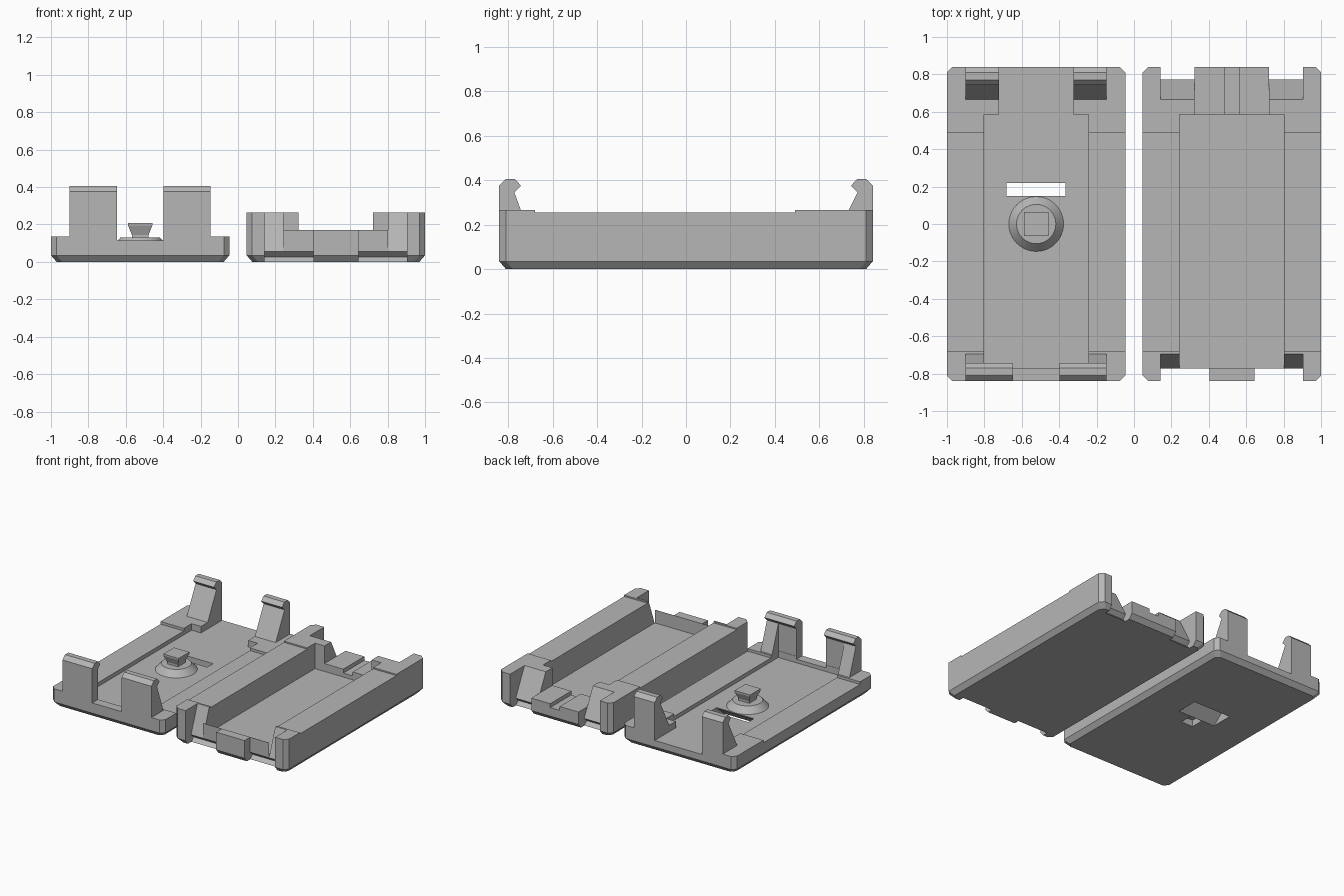
import bpy
import bmesh
from mathutils import Matrix

cube = bpy.data.objects.get("Cube")
if cube:
    bpy.data.objects.remove(cube, do_unlink=True)

grey = bpy.data.materials.new("matte_grey")
grey.use_nodes = True
GREY = (0.47, 0.47, 0.47, 1)
grey.diffuse_color = GREY
grey.node_tree.nodes["Principled BSDF"].inputs["Base Color"].default_value = GREY


def finish(name, bm):
    bmesh.ops.recalc_face_normals(bm, faces=bm.faces)
    mesh = bpy.data.meshes.new(name)
    bm.to_mesh(mesh)
    bm.free()
    mesh.materials.append(grey)
    obj = bpy.data.objects.new(name, mesh)
    bpy.context.collection.objects.link(obj)
    return obj


def loft(name, rings):
    """Skin a stack of closed rings and cap both ends."""
    bm = bmesh.new()
    loops = [[bm.verts.new(p) for p in ring] for ring in rings]
    n = len(loops[0])
    for a, b in zip(loops, loops[1:]):
        for i in range(n):
            j = (i + 1) % n
            bm.faces.new((a[i], a[j], b[j], b[i]))
    bm.faces.new(loops[0][::-1])
    bm.faces.new(loops[-1])
    return finish(name, bm)


def box(name, x0, x1, y0, y1, z0, z1):
    corners = [(x0, y0), (x1, y0), (x1, y1), (x0, y1)]
    return loft(name, [[(x, y, z) for x, y in corners] for z in (z0, z1)])


def prism(name, x0, x1, profile):
    """Extrude a (y, z) profile along x."""
    return loft(name, [[(x, y, z) for y, z in profile] for x in (x0, x1)])


def tray_blank(name, cx, height):
    """Solid block with clipped corners and a chamfered underside."""
    def ring(z, inset):
        a, b, c = 0.477 - inset, 0.84 - inset, 0.03
        pts = [(a, -b + c), (a, b - c), (a - c, b), (c - a, b),
               (-a, b - c), (-a, c - b), (c - a, -b), (a - c, -b)]
        return [(cx + x, y, z) for x, y in pts]
    return loft(name, [ring(0, 0.03), ring(0.035, 0), ring(height, 0)])


def cut(target, cutter):
    mod = target.modifiers.new("cut", "BOOLEAN")
    mod.operation = "DIFFERENCE"
    mod.solver = "EXACT"
    mod.object = cutter
    deps = bpy.context.evaluated_depsgraph_get()
    mesh = bpy.data.meshes.new_from_object(target.evaluated_get(deps))
    target.modifiers.remove(mod)
    target.data = mesh
    bpy.data.objects.remove(cutter, do_unlink=True)


def sides(cx, near, far):
    """Mirrored x ranges about a tray's centre line."""
    return (("left", cx + near, cx + far), ("right", cx - far, cx - near))


TOP = 0.6

# Lid tray
LX = -0.523
lid = tray_blank("lid_tray", LX, 0.135)
cut(lid, box("c", LX - 0.6, LX + 0.6, -0.68, 0.49, 0.115, TOP))
cut(lid, box("c", LX - 0.28, LX + 0.28, -0.77, 0.585, 0.085, TOP))
cut(lid, box("c", LX - 0.125, LX + 0.125, -1, -0.76, 0.113, TOP))
cut(lid, box("c", LX - 0.2, LX + 0.2, 0.57, 1, 0.085, TOP))
# Slot that narrows upwards, and the pocket under the button
cut(lid, prism("c", LX - 0.158, LX + 0.158,
               [(0.04, -0.01), (0.22, -0.01), (0.22, 0.1), (0.15, 0.1), (0.15, 0.08)]))
cut(lid, box("c", LX - 0.05, LX + 0.05, -0.05, 0.05, -0.1, 0.05))

# Button: conical collar and flared square post
bm = bmesh.new()
bmesh.ops.create_cone(bm, cap_ends=True, segments=48, radius1=0.15, radius2=0.105,
                      depth=0.05, matrix=Matrix.Translation((LX, 0, 0.106)))
collar = finish("button_collar", bm)
collar.select_set(True)
bpy.context.view_layer.objects.active = collar
bpy.ops.object.shade_smooth_by_angle()


def square(h, z):
    return [(LX + sx * h, sy * h, z) for sx, sy in ((-1, -1), (1, -1), (1, 1), (-1, 1))]


loft("button_post", [square(0.045, 0.125), square(0.045, 0.145),
                     square(0.065, 0.195), square(0.065, 0.208)])

# Snap clips: hooked tabs with sloped braces
hook = [(0.84, 0.1), (0.84, 0.375), (0.81, 0.405), (0.77, 0.405),
        (0.742, 0.375), (0.772, 0.345)]
for side, x0, x1 in sides(LX, 0.2, 0.377):
    prism("back_clip_" + side, x0, x1, hook + [(0.665, 0.135), (0.665, 0.1)])
for side, x0, x1 in sides(LX, 0.125, 0.377):
    prism("front_clip_" + side, x0, x1, [(-y, z) for y, z in hook] + [(-0.772, 0.1)])
for side, x0, x1 in sides(LX, 0.28, 0.377):
    prism("front_clip_brace_" + side, x0, x1,
          [(-0.8, 0.1), (-0.8, 0.345), (-0.772, 0.345), (-0.695, 0.135), (-0.695, 0.1)])

# Base tray
BX = 0.523
base = tray_blank("base_tray", BX, 0.265)
cut(base, box("c", BX - 0.6, BX + 0.6, -0.68, 0.49, 0.255, TOP))
cut(base, box("c", BX - 0.28, BX + 0.28, -0.77, 0.585, 0.07, TOP))
cut(base, box("c", BX - 0.2, BX + 0.2, 0.57, 1, 0.13, TOP))
cut(base, box("c", BX - 0.04, BX + 0.04, 0.56, 1, 0.1, TOP))
cut(base, box("c", BX - 0.28, BX + 0.28, -1, -0.765, 0.17, TOP))

# Clip sockets with a groove for the hook at the bottom
groove = [(0.772, 0.055), (0.742, 0.027), (0.772, -0.003), (1, -0.003), (1, 0.3)]
for side, x0, x1 in sides(BX, 0.2, 0.38):
    cut(base, prism("c", x0, x1, [(0.6475, 0.3)] + groove))
for side, x0, x1 in sides(BX, 0.28, 0.38):
    cut(base, prism("c", x0, x1, [(-y, z) for y, z in [(0.682, 0.3)] + groove]))
for side, x0, x1 in sides(BX, 0.12, 0.281):
    cut(base, prism("c", x0, x1, [(-y, z) for y, z in [(0.772, 0.3)] + groove]))
